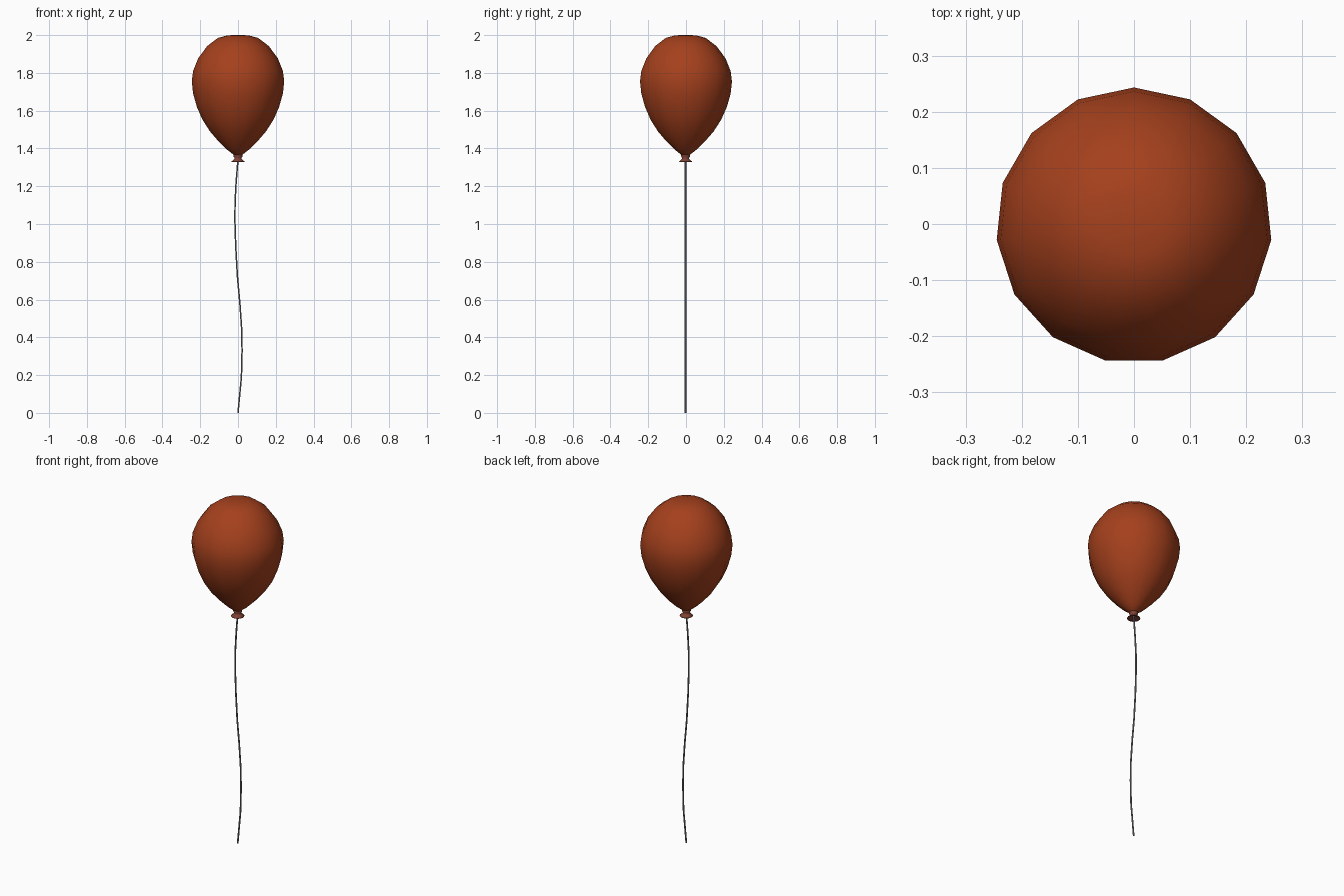
import bpy, bmesh, math

if "Cube" in bpy.data.objects:
    bpy.data.objects.remove(bpy.data.objects["Cube"])

SIDES = 15
SHIFT = -0.0027  # centres the odd-sided outline on y = 0


def material(name, color):
    m = bpy.data.materials.new(name)
    m.diffuse_color = (*color, 1)
    m.use_nodes = True
    m.node_tree.nodes["Principled BSDF"].inputs["Base Color"].default_value = m.diffuse_color
    return m


def lathe(name, profile, mat):
    """Revolve (radius, height) points; radius 0 makes a pole."""
    bm = bmesh.new()
    rings = []
    for r, z in profile:
        if r == 0:
            rings.append([bm.verts.new((0, SHIFT, z))] * SIDES)
        else:
            rings.append([bm.verts.new((r * math.cos(a), r * math.sin(a) + SHIFT, z))
                          for a in (math.pi / 2 + math.tau * i / SIDES for i in range(SIDES))])
    for a, b in zip(rings, rings[1:]):
        for i in range(SIDES):
            j = (i + 1) % SIDES
            bm.faces.new(dict.fromkeys((a[i], a[j], b[j], b[i])))
    bmesh.ops.recalc_face_normals(bm, faces=bm.faces)
    mesh = bpy.data.meshes.new(name)
    bm.to_mesh(mesh)
    bm.free()
    mesh.materials.append(mat)
    for p in mesh.polygons:
        p.use_smooth = True
    ob = bpy.data.objects.new(name, mesh)
    bpy.context.collection.objects.link(ob)
    return ob


rubber = material("burnt_orange_rubber", (0.375, 0.052, 0.012))
knot = material("dull_red_knot", (0.22, 0.055, 0.035))
cord = material("grey_string", (0.22, 0.22, 0.22))

# Inflated body
lathe("balloon_body", [
    (0, 2.0), (0.055, 1.999), (0.107, 1.985), (0.164, 1.942), (0.212, 1.877),
    (0.239, 1.81), (0.246, 1.755), (0.239, 1.69), (0.219, 1.62), (0.189, 1.552),
    (0.149, 1.49), (0.103, 1.437), (0.06, 1.395), (0.02, 1.364), (0, 1.358)], rubber)

# Tied neck with flared lip
lathe("balloon_neck", [
    (0, 1.368), (0.024, 1.364), (0.024, 1.358), (0.018, 1.348), (0.022, 1.342),
    (0.035, 1.331), (0.035, 1.328), (0.018, 1.336), (0, 1.342)], knot)

# Wavy string
path = [(0, 1.345), (-0.010, 1.22), (-0.0155, 1.12), (-0.0165, 1.02), (-0.012, 0.88),
        (-0.003, 0.72), (0.010, 0.58), (0.019, 0.45), (0.0215, 0.33), (0.018, 0.19), (0, 0)]
curve = bpy.data.curves.new("string", 'CURVE')
curve.dimensions = '3D'
curve.bevel_depth = 0.0045
curve.bevel_resolution = 1
curve.use_fill_caps = True
spline = curve.splines.new('POLY')
spline.points.add(len(path) - 1)
for p, (x, z) in zip(spline.points, path):
    p.co = (x, SHIFT, z, 1)
curve.materials.append(cord)
bpy.context.collection.objects.link(bpy.data.objects.new("string", curve))
